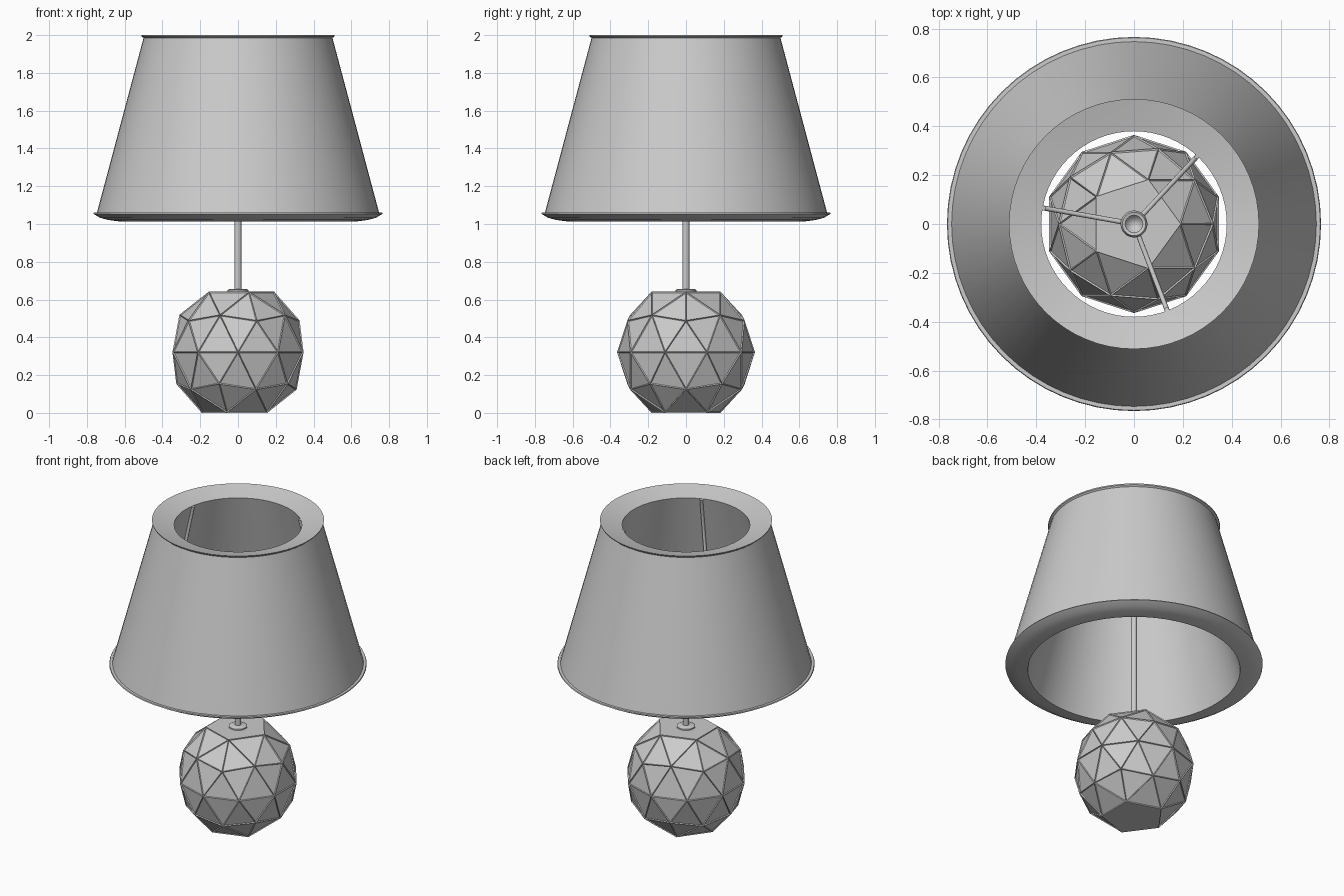
import bpy, bmesh, math

if "Cube" in bpy.data.objects:
    bpy.data.objects.remove(bpy.data.objects["Cube"])


def add_object(name, bm, smooth=True):
    bmesh.ops.recalc_face_normals(bm, faces=bm.faces)
    mesh = bpy.data.meshes.new(name)
    bm.to_mesh(mesh)
    bm.free()
    obj = bpy.data.objects.new(name, mesh)
    bpy.context.collection.objects.link(obj)
    if smooth:
        bpy.ops.object.select_all(action='DESELECT')
        bpy.context.view_layer.objects.active = obj
        obj.select_set(True)
        bpy.ops.object.shade_smooth_by_angle(angle=math.radians(35))
    return obj


def lathe(name, profile, steps=64, closed=False):
    """Revolve (radius, z) points around the z axis."""
    bm = bmesh.new()
    verts = [bm.verts.new((r, 0, z)) for r, z in profile]
    count = len(verts) if closed else len(verts) - 1
    edges = [bm.edges.new((verts[i], verts[(i + 1) % len(verts)])) for i in range(count)]
    bmesh.ops.spin(bm, geom=verts + edges, cent=(0, 0, 0), axis=(0, 0, 1),
                   angle=math.tau, steps=steps)
    bmesh.ops.remove_doubles(bm, verts=bm.verts, dist=1e-5)
    return add_object(name, bm)


def rod(name, points, radius):
    curve = bpy.data.curves.new(name, 'CURVE')
    curve.dimensions = '3D'
    curve.bevel_depth = radius
    curve.bevel_resolution = 3
    curve.use_fill_caps = True
    spline = curve.splines.new('POLY')
    spline.points.add(len(points) - 1)
    for p, co in zip(spline.points, points):
        p.co = (*co, 1)
    obj = bpy.data.objects.new(name, curve)
    bpy.context.collection.objects.link(obj)
    return obj


# Faceted base: icosphere with flat pentagon ends and framed triangular panels
bm = bmesh.new()
bmesh.ops.create_icosphere(bm, subdivisions=2, radius=1)
poles = [v for v in bm.verts if abs(v.co.z) > 0.99]
bmesh.ops.dissolve_verts(bm, verts=poles)
for v in bm.verts:
    v.co.x *= 0.365
    v.co.y *= 0.365
    v.co.z = 0.321 + v.co.z * 0.377
bm.normal_update()
panels = [f for f in bm.faces if len(f.verts) == 3]
bmesh.ops.inset_individual(bm, faces=panels, thickness=0.008, depth=-0.006)
add_object("faceted_base", bm, smooth=False)

# Stem with its collar and the hollow cup at the top
lathe("stem_collar", [(0, 0.635), (0.055, 0.635), (0.055, 0.65), (0.045, 0.656), (0, 0.656)], 32)
lathe("stem", [(0, 0.64), (0.018, 0.64), (0.018, 1.54), (0, 1.54)], 24)
lathe("stem_cup", [(0, 1.52), (0.035, 1.522), (0.052, 1.54), (0.055, 1.57), (0.048, 1.585),
                   (0.036, 1.582), (0.026, 1.568), (0.013, 1.56), (0, 1.557)], 32)

# Thick conical shade with small lips at both ends
lathe("shade", [
    (0.380, 1.966), (0.45, 1.983), (0.512, 2.0), (0.510, 1.993), (0.500, 1.985),
    (0.747, 1.060), (0.763, 1.060), (0.766, 1.054), (0.73, 1.033), (0.69, 1.022),
    (0.632, 1.014)], closed=True)

# Three bent wires holding the shade
for i, degrees in enumerate((47, 170, 291)):
    a = math.radians(degrees)
    path = [(0.045, 1.56), (0.465, 1.56), (0.475, 1.575), (0.376, 1.963)]
    rod(f"shade_wire_{i + 1}",
        [(r * math.cos(a), r * math.sin(a), z) for r, z in path], 0.010)
